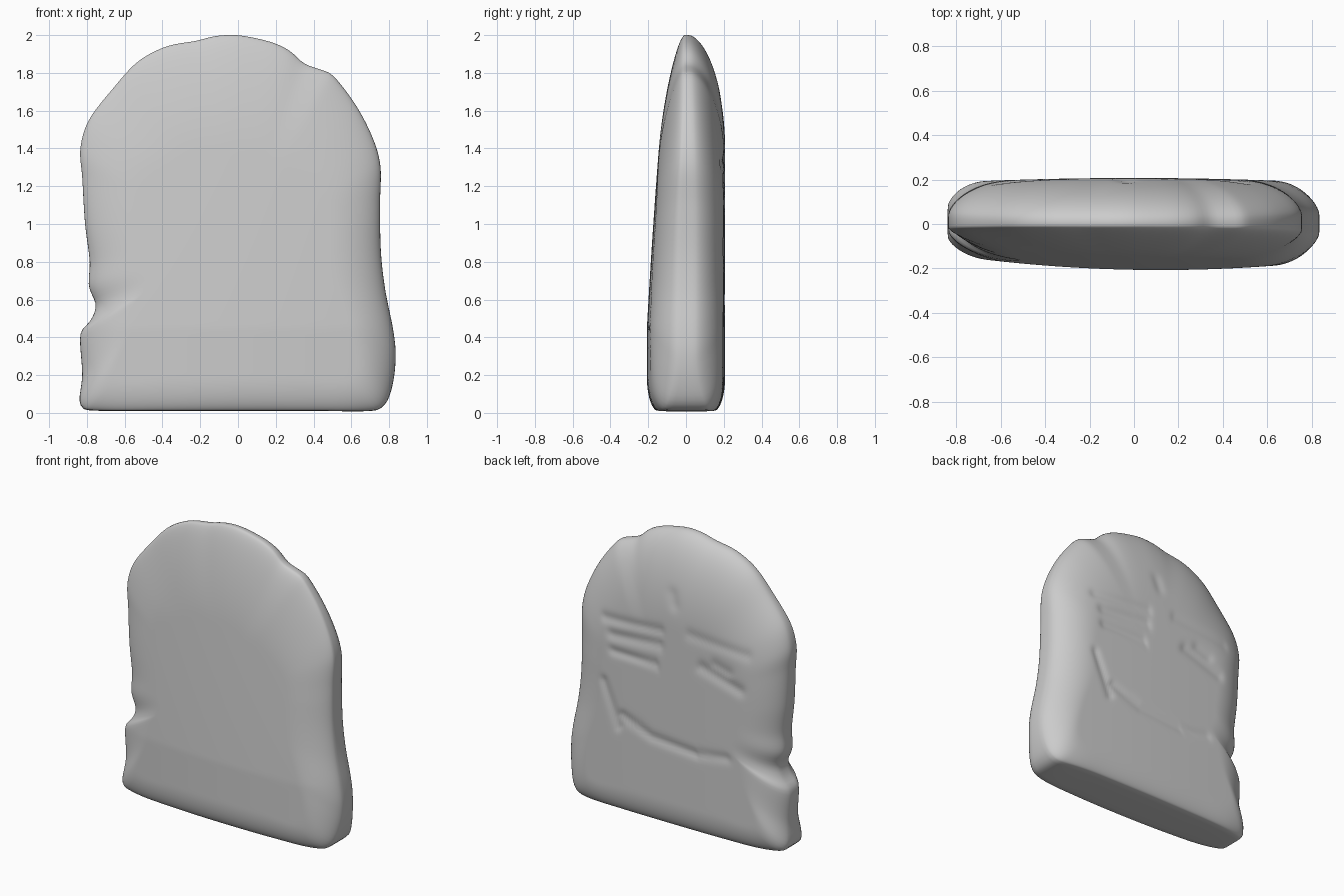
import bpy, bmesh, math
from mathutils import Vector

if "Cube" in bpy.data.objects:
    bpy.data.objects.remove(bpy.data.objects["Cube"])

# Slab outline (x, z), counter-clockwise seen from the front, starting at the bottom
OUTLINE = [(0, .01), (.4, .01), (.73, .012), (.79, .06), (.825, .18), (.835, .32), (.82, .45),
           (.78, .65), (.757, .85), (.752, 1.1), (.755, 1.3), (.72, 1.44), (.63, 1.62), (.5, 1.79),
           (.43, 1.82), (.35, 1.85), (.27, 1.92), (.17, 1.965), (0, 2), (-.12, 1.995), (-.22, 1.97), (-.38, 1.94),
           (-.53, 1.86), (-.66, 1.72), (-.79, 1.55), (-.835, 1.4), (-.825, 1.25), (-.81, 1.0),
           (-.785, .8), (-.79, .67), (-.752, .57), (-.78, .49), (-.835, .42), (-.825, .2),
           (-.84, .06), (-.81, .015), (-.4, .01)]
CENTRE = Vector((0, .9))
N, RINGS = 240, 56

# Shallow grooves on the back: end points (x, z), depth, width
GROOVES = [((.49, 1.32), (.05, 1.35), .011, .028), ((.43, 1.22), (.06, 1.25), .012, .032),
           ((.42, 1.11), (.09, 1.11), .011, .028), ((-.17, 1.38), (-.6, 1.34), .008, .03),
           ((-.26, 1.18), (-.55, 1.09), .012, .035), ((-.36, 1.22), (-.46, 1.19), .01, .035),
           ((.49, .89), (.37, .60), .012, .025), ((.35, .69), (.12, .60), .012, .028),
           ((.12, .60), (-.22, .57), .012, .028), ((-.22, .57), (-.45, .60), .009, .028),
           ((-.03, 1.62), (-.05, 1.55), .008, .035)]


def sample_outline():
    """Smooth closed curve through the outline, evenly spaced."""
    pts = [Vector(p) for p in OUTLINE]
    n, fine = len(pts), []
    for i in range(n):
        a, b, c, d = (pts[(i + k) % n] for k in (-1, 0, 1, 2))
        m1, m2 = (c - a) / 2, (d - b) / 2
        cap = (c - b).length
        m1 = m1 * min(1, cap / m1.length)
        m2 = m2 * min(1, cap / m2.length)
        for k in range(20):
            t = k / 20
            fine.append(b * (2*t**3 - 3*t*t + 1) + m1 * (t**3 - 2*t*t + t)
                        + c * (3*t*t - 2*t**3) + m2 * (t**3 - t*t))
    steps = [(fine[(i + 1) % len(fine)] - p).length for i, p in enumerate(fine)]
    total, out, i, run = sum(steps), [], 0, 0
    for k in range(N):
        goal = total * k / N
        while run + steps[i] < goal:
            run += steps[i]
            i += 1
        out.append(fine[i].lerp(fine[(i + 1) % len(fine)], (goal - run) / steps[i]))
    return out


def groove_depth(p):
    total = 0
    for a, b, depth, width in GROOVES:
        a, b = Vector(a), Vector(b)
        t = max(0, min(1, (p - a).dot(b - a) / (b - a).length_squared))
        total = max(total, depth * math.exp(-((p - a.lerp(b, t)).length / width) ** 2))
    return total


def half_depth(p, side):
    """Gently domed faces; the front leans back towards the top."""
    if side > 0:
        return .207 - .03 * abs(p.x) ** 2
    lean = max(0, p.y - .45)
    return .207 - .055 * lean - .012 * lean ** 2 - .075 * (p.x - .12) ** 2


def spread(values, reach):
    """Running average around the closed rim."""
    return [sum((values[(i + k) % N] for k in range(-reach, reach + 1)), values[0] * 0)
            / (2 * reach + 1) for i in range(N)]


rim = sample_outline()
normals = []
for i in range(N):
    t = (rim[(i + 2) % N] - rim[i - 2]).normalized()
    normals.append(Vector((t.y, -t.x)))
normals = [v.normalized() for v in spread(spread(normals, 7), 7)]
reach = spread([max(.3, (q - CENTRE).dot(n)) for q, n in zip(rim, normals)], 5)
downs = spread([max(0, -n.y) ** 2 if q.y < .15 else 0 for q, n in zip(rim, normals)], 4)
ups = spread([max(0, n.y) if q.y > 1.2 else 0 for q, n in zip(rim, normals)], 6)

bm = bmesh.new()
sides = {}
for side in (-1, 1):
    rings = []
    for j in range(RINGS):
        s = 1 - (j / RINGS) ** 1.5
        ring = []
        for i, q in enumerate(rim):
            down, up = downs[i], ups[i]
            p = CENTRE + (q - CENTRE) * s
            d = (1 - s) * reach[i]
            # Rounding is wide at the top, medium at the sides and tight at the base
            radius = .27 + .34 * up - .09 * down
            edge = .2 + .53 * down - .15 * up
            k = max(0, 1 - d / radius)
            f = edge + (1 - edge) * (1 - k ** 2.1) ** .57
            y = side * half_depth(p, side) * f
            if side > 0:
                y -= groove_depth(p)
            ring.append(bm.verts.new((p.x, y, p.y)))
        rings.append(ring)
    for a, b in zip(rings, rings[1:]):
        for i in range(N):
            bm.faces.new((a[i], a[(i + 1) % N], b[(i + 1) % N], b[i]))
    bm.faces.new(rings[-1])
    sides[side] = rings[0]

# Narrow rim joining front and back
for i in range(N):
    k = (i + 1) % N
    bm.faces.new((sides[-1][i], sides[-1][k], sides[1][k], sides[1][i]))
bmesh.ops.recalc_face_normals(bm, faces=bm.faces)

mesh = bpy.data.meshes.new("stone_slab")
bm.to_mesh(mesh)
bm.free()
slab = bpy.data.objects.new("stone_slab", mesh)
bpy.context.collection.objects.link(slab)
grey = bpy.data.materials.new("stone_grey")
grey.diffuse_color = (.6, .6, .6, 1)
grey.use_nodes = True
grey.node_tree.nodes["Principled BSDF"].inputs["Base Color"].default_value = grey.diffuse_color
mesh.materials.append(grey)

# Soften ring wobble, keep everything smooth shaded
soften = slab.modifiers.new("soften", 'SMOOTH')
soften.factor, soften.iterations = .4, 3
for poly in mesh.polygons:
    poly.use_smooth = True
